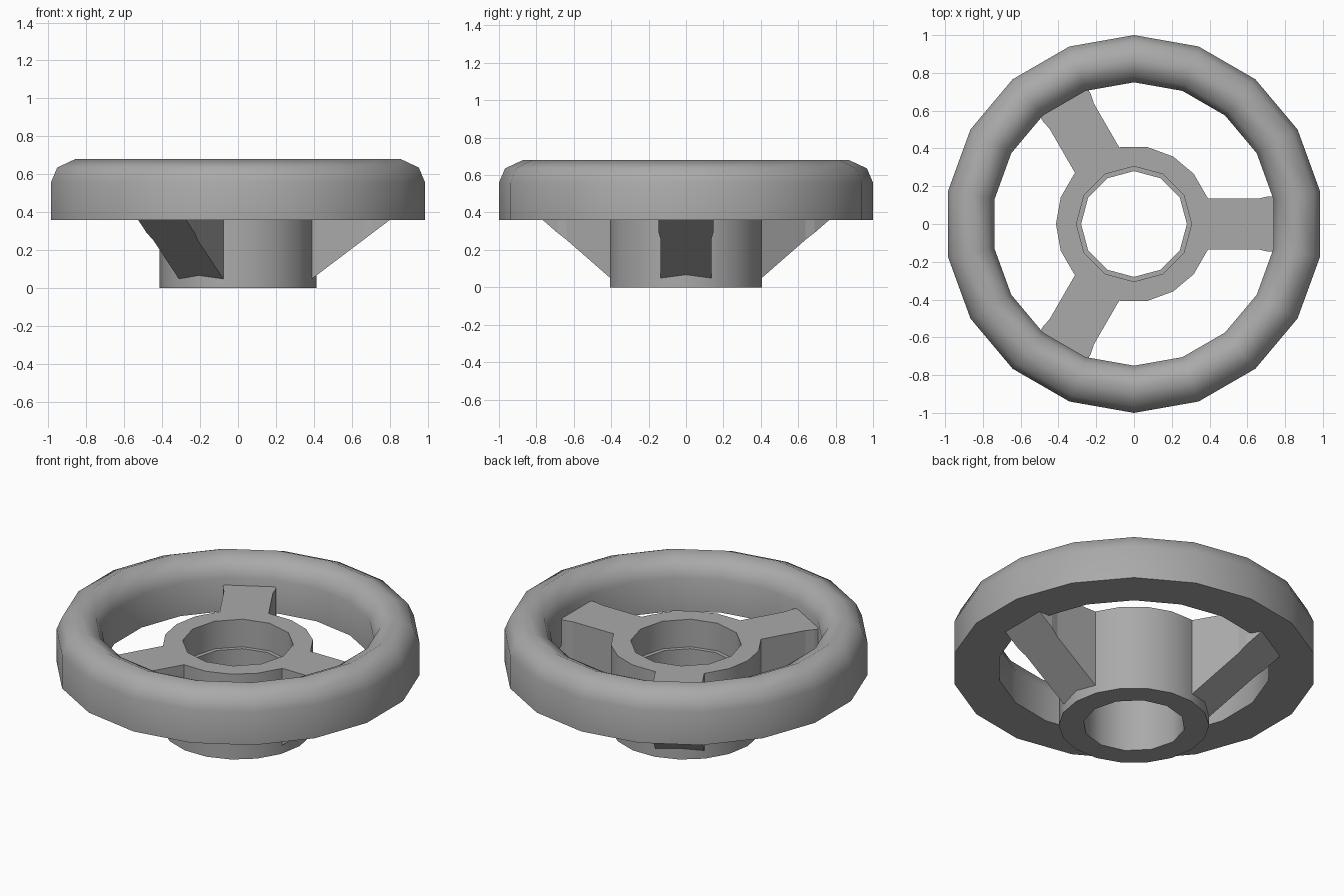
import bpy, bmesh
from math import cos, sin, pi, radians

cube = bpy.data.objects.get("Cube")
if cube:
    bpy.data.objects.remove(cube, do_unlink=True)

grey = bpy.data.materials.new("plain grey")
grey.use_nodes = True
grey.diffuse_color = (0.4, 0.4, 0.4, 1)
grey.node_tree.nodes["Principled BSDF"].inputs["Base Color"].default_value = (0.4, 0.4, 0.4, 1)


def finish(name, bm, smooth_angle=None):
    bmesh.ops.recalc_face_normals(bm, faces=bm.faces)
    mesh = bpy.data.meshes.new(name)
    bm.to_mesh(mesh)
    bm.free()
    mesh.materials.append(grey)
    obj = bpy.data.objects.new(name, mesh)
    bpy.context.collection.objects.link(obj)
    if smooth_angle:
        bpy.ops.object.select_all(action='DESELECT')
        obj.select_set(True)
        bpy.context.view_layer.objects.active = obj
        bpy.ops.object.shade_smooth_by_angle(angle=radians(smooth_angle))
    return obj


def ring(bm, radius, z, sides, phase):
    angles = [phase + 2 * pi * i / sides for i in range(sides)]
    return [bm.verts.new((radius * cos(a), radius * sin(a), z)) for a in angles]


def wall(bm, a, b):
    for i in range(len(a)):
        j = (i + 1) % len(a)
        bm.faces.new((a[i], a[j], b[j], b[i]))


def annulus(bm, *loops):
    edges = [bm.edges.get((r[i - 1], r[i])) for r in loops for i in range(len(r))]
    bmesh.ops.triangle_fill(bm, use_beauty=True, edges=edges)


# Rim: rounded top, flat underside
bm = bmesh.new()
profile = [(1, 0.36), (1, 0.56), (0.967, 0.636), (0.872, 0.68),
           (0.782, 0.636), (0.75, 0.56), (0.75, 0.36)]
rings = [ring(bm, r, z, 18, pi / 2) for r, z in profile]
for i in range(len(rings)):
    wall(bm, rings[i - 1], rings[i])
finish("rim", bm, 60)

# Hub: tube with a stepped bore
bm = bmesh.new()
TOP, STEP = 0.517, 0.35
outer = [ring(bm, 0.413, z, 18, 0) for z in (0, TOP)]
bore = [ring(bm, r, z, 12, 0) for r, z in
        ((0.28, 0), (0.28, STEP), (0.305, STEP), (0.305, TOP))]
wall(bm, *outer)
for lower, upper in zip(bore, bore[1:]):
    wall(bm, lower, upper)
annulus(bm, outer[0], bore[0])
annulus(bm, outer[1], bore[3])
finish("hub", bm, 40)

# Spokes: gussets with a sloping underside, flaring slightly at the rim
for n in range(3):
    bm = bmesh.new()
    turn = 2 * pi * n / 3
    sections = []
    for x, half, bulge in ((0.389, 0.135, 0.024), (0.66, 0.135, 0),
                           (0.71, 0.146, 0), (0.8, 0.146, 0)):
        plan = [(x, -half), (x + bulge, 0), (x, half)]
        pts = [(px, y, 0.05 + (px - 0.39) * 0.756) for px, y in plan]
        pts += [(px, y, TOP) for px, y in reversed(plan)]
        sections.append([bm.verts.new((px * cos(turn) - y * sin(turn),
                                       px * sin(turn) + y * cos(turn), z))
                         for px, y, z in pts])
    for a, b in zip(sections, sections[1:]):
        wall(bm, a, b)
    for s in (sections[0], sections[-1]):
        bm.faces.new((s[0], s[1], s[4], s[5]))
        bm.faces.new((s[1], s[2], s[3], s[4]))
    finish("spoke_%d" % (n + 1), bm)
